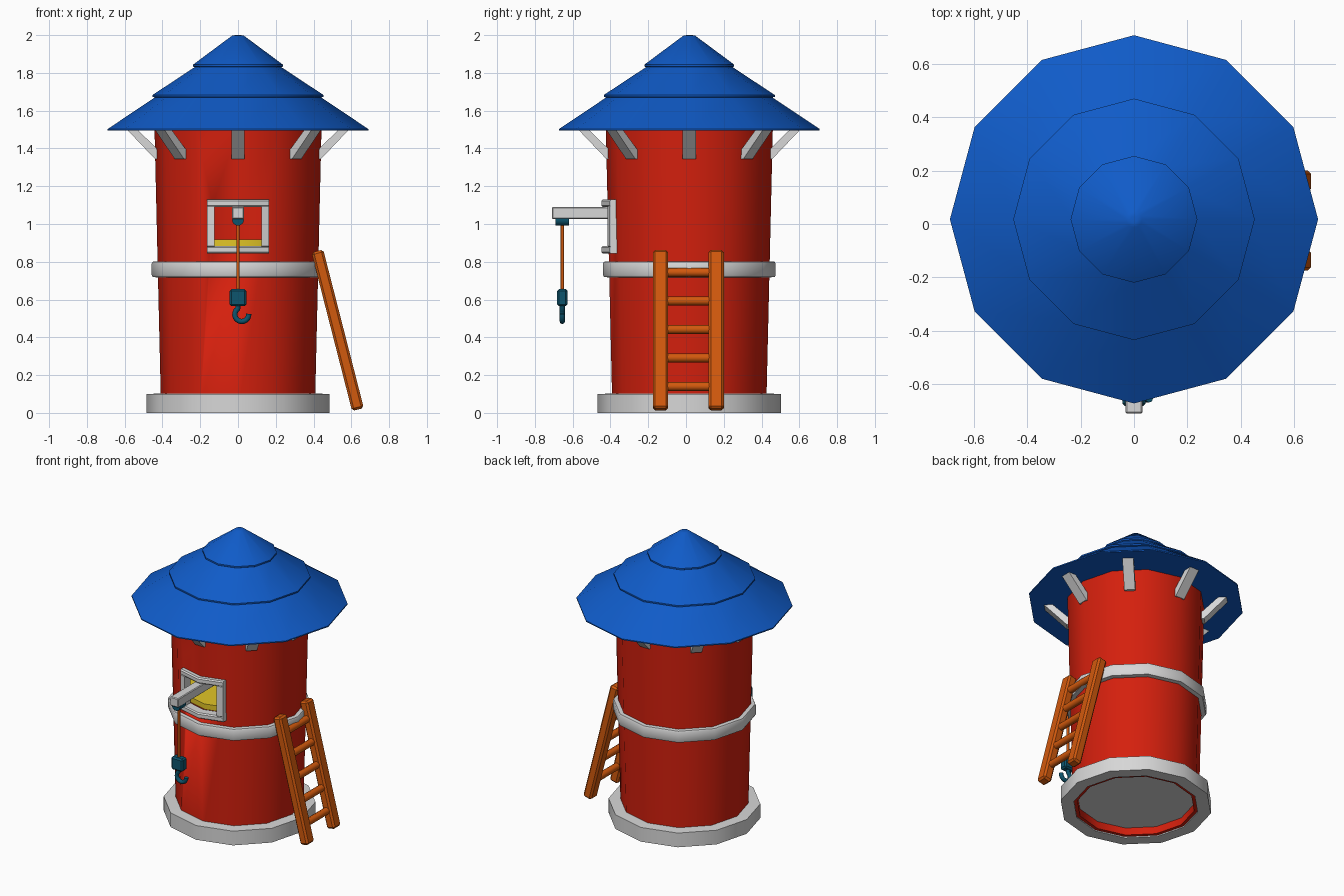
import bpy, bmesh, math
from mathutils import Vector, Matrix

if "Cube" in bpy.data.objects:
    bpy.data.objects.remove(bpy.data.objects["Cube"])

CY = 0.0175          # tower axis in y
SIDES = 12


def mat(name, r, g, b):
    m = bpy.data.materials.new(name)
    m.diffuse_color = (r, g, b, 1)
    m.use_nodes = True
    m.node_tree.nodes["Principled BSDF"].inputs["Base Color"].default_value = m.diffuse_color
    return m


RED = mat("red", 0.66, 0.014, 0.004)
BLUE = mat("blue", 0.005, 0.105, 0.58)
WHITE = mat("white", 0.68, 0.68, 0.68)
ORANGE = mat("orange", 0.64, 0.10, 0.004)
TEAL = mat("teal", 0.004, 0.09, 0.155)
YELLOW = mat("yellow", 0.76, 0.56, 0.02)


def finish(bm, name, material, angle=35):
    bmesh.ops.remove_doubles(bm, verts=bm.verts, dist=1e-5)
    bmesh.ops.recalc_face_normals(bm, faces=bm.faces)
    me = bpy.data.meshes.new(name)
    bm.to_mesh(me)
    bm.free()
    ob = bpy.data.objects.new(name, me)
    bpy.context.collection.objects.link(ob)
    me.materials.append(material)
    bpy.ops.object.select_all(action='DESELECT')
    ob.select_set(True)
    bpy.context.view_layer.objects.active = ob
    bpy.ops.object.shade_smooth_by_angle(angle=math.radians(angle))
    return ob


def lathe(name, profile, material, closed=True):
    """Turn an (r, z) profile into a 12-sided part around the tower axis."""
    bm = bmesh.new()
    rings = []
    for r, z in profile:
        rings.append([bm.verts.new((r * math.cos(2 * math.pi * i / SIDES),
                                    CY + r * math.sin(2 * math.pi * i / SIDES), z))
                      for i in range(SIDES)])
    n = len(rings)
    for k in range(n if closed else n - 1):
        a, b = rings[k], rings[(k + 1) % n]
        for i in range(SIDES):
            j = (i + 1) % SIDES
            bm.faces.new((a[i], a[j], b[j], b[i]))
    if not closed:
        bm.faces.new(rings[0])
        bm.faces.new(rings[-1])
    return finish(bm, name, material)


def bevelled(bm, width):
    if width:
        bmesh.ops.bevel(bm, geom=bm.edges[:], offset=width, segments=1, affect='EDGES')


def box(name, lo, hi, material, bevel=0.0):
    bm = bmesh.new()
    lo, hi = Vector(lo), Vector(hi)
    bmesh.ops.create_cube(bm, size=1, matrix=Matrix.Translation((lo + hi) / 2)
                          @ Matrix.Diagonal((*(hi - lo), 1)))
    bevelled(bm, bevel)
    return finish(bm, name, material, 30)


def rod(name, a, b, r, material, seg=10):
    a, b = Vector(a), Vector(b)
    d = b - a
    bm = bmesh.new()
    bmesh.ops.create_cone(bm, cap_ends=True, segments=seg, radius1=r, radius2=r, depth=d.length,
                          matrix=Matrix.Translation((a + b) / 2)
                          @ d.to_track_quat('Z', 'Y').to_matrix().to_4x4())
    return finish(bm, name, material, 50)


# Tower shell with a window opening
body = lathe("tower_body", [(0.407, 0.008), (0.442, 1.5), (0.412, 1.5), (0.377, 0.008)], RED)
cutter = box("window_cutter", (-0.135, -0.6, 0.87), (0.135, -0.2, 1.10), RED)
cutter.hide_render = True
mod = body.modifiers.new("window", 'BOOLEAN')
mod.operation = 'DIFFERENCE'
mod.solver = 'EXACT'
mod.object = cutter
bpy.context.view_layer.objects.active = body
bpy.ops.object.modifier_apply(modifier="window")
bpy.data.objects.remove(cutter)

# Base ring, ground floor, waist band and upper floor
lathe("base_ring", [(0.485, 0.0), (0.485, 0.1), (0.40, 0.103), (0.40, 0.0)], WHITE)
lathe("ground_floor", [(0.385, 0.06), (0.385, 0.08)], WHITE, False)
lathe("waist_band", [(0.41, 0.715), (0.452, 0.72), (0.457, 0.73), (0.457, 0.79),
                     (0.452, 0.80), (0.41, 0.803)], WHITE)
lathe("upper_floor", [(0.39, 0.88), (0.39, 0.918)], YELLOW, False)

# Three-tier roof
lathe("roof", [(0.69, 1.495), (0.69, 1.503), (0.44, 1.67), (0.4525, 1.673), (0.4525, 1.683),
               (0.23, 1.83), (0.2375, 1.834), (0.2375, 1.844), (0.03, 1.998), (0.012, 2.0)],
      BLUE, False)

# Eight eave struts
for k in range(8):
    bm = bmesh.new()
    prof = [(0.42, 1.345), (0.44, 1.345), (0.585, 1.497), (0.53, 1.497), (0.42, 1.39)]
    sides = [[bm.verts.new((r, w, z)) for r, z in prof] for w in (-0.035, 0.035)]
    for s in sides:
        bm.faces.new(s)
    for i in range(len(prof)):
        j = (i + 1) % len(prof)
        bm.faces.new((sides[0][i], sides[0][j], sides[1][j], sides[1][i]))
    bm.transform(Matrix.Translation((0, CY, 0)) @ Matrix.Rotation(k * math.pi / 4, 4, 'Z'))
    finish(bm, f"eave_strut_{k + 1}", WHITE, 30)


# Window frame bars, bent around the front corner of the wall
def frame_bar(name, xs, z0, z1):
    bm = bmesh.new()
    secs = []
    for x in xs:
        wall = CY - (0.43 - abs(x) * math.tan(math.radians(15)))
        f, b = wall - 0.036, wall + 0.03
        secs.append([bm.verts.new((x, y, z)) for y, z in
                     ((b, z0), (f + 0.008, z0), (f, z0 + 0.008),
                      (f, z1 - 0.008), (f + 0.008, z1), (b, z1))])
    for a, b in zip(secs, secs[1:]):
        for i in range(6):
            j = (i + 1) % 6
            bm.faces.new((a[i], a[j], b[j], b[i]))
    bm.faces.new(secs[0])
    bm.faces.new(secs[-1])
    finish(bm, name, WHITE, 20)


frame_bar("window_frame_top", (-0.165, 0, 0.165), 1.09, 1.13)
frame_bar("window_frame_bottom", (-0.165, 0, 0.165), 0.843, 0.883)
frame_bar("window_frame_left", (-0.165, -0.125), 0.875, 1.10)
frame_bar("window_frame_right", (0.125, 0.165), 0.875, 1.10)

# Hoist: beam, pulley, rope, block and hook
HY = -0.655
box("hoist_beam", (-0.032, -0.71, 1.027), (0.032, -0.27, 1.09), WHITE, 0.005)
rod("pulley", (0, HY - 0.035, 1.022), (0, HY + 0.035, 1.022), 0.031, TEAL, 16)
rod("hoist_rope", (0, HY, 0.64), (0, HY, 1.0), 0.009, ORANGE, 8)
box("hook_block", (-0.044, HY - 0.028, 0.565), (0.044, HY + 0.028, 0.655), TEAL, 0.01)
cu = bpy.data.curves.new("hook_path", 'CURVE')
cu.dimensions = '3D'
cu.bevel_depth = 0.014
cu.bevel_resolution = 2
cu.use_fill_caps = True
pts = [(0.0, 0.575)] + [(0.02 + 0.037 * math.cos(math.radians(t)), 0.521 + 0.037 * math.sin(math.radians(t)))
                        for t in range(125, 366, 20)]
sp = cu.splines.new('POLY')
sp.points.add(len(pts) - 1)
for p, (x, z) in zip(sp.points, pts):
    p.co = (x, HY, z, 1)
hook = bpy.data.objects.new("hook", cu)
bpy.context.collection.objects.link(hook)
cu.materials.append(TEAL)
bpy.ops.object.select_all(action='DESELECT')
hook.select_set(True)
bpy.context.view_layer.objects.active = hook
bpy.ops.object.convert(target='MESH')
bpy.ops.object.shade_smooth_by_angle(angle=math.radians(60))

# Leaning ladder on the right side
foot, head = Vector((0.635, 0, 0.018)), Vector((0.42, 0, 0.857))
lean = math.atan2(head.x - foot.x, head.z - foot.z)
for label, y in (("front", -0.135), ("back", 0.16)):
    bm = bmesh.new()
    bmesh.ops.create_cube(bm, size=1, matrix=Matrix.Diagonal((0.064, 0.08, (head - foot).length, 1)))
    bevelled(bm, 0.012)
    bm.transform(Matrix.Translation((foot + head) / 2 + Vector((0, y, 0)))
                 @ Matrix.Rotation(lean, 4, 'Y'))
    finish(bm, f"ladder_rail_{label}", ORANGE, 30)
for k in range(5):
    z = 0.14 + 0.151 * k
    x = foot.x + (head.x - foot.x) * (z - foot.z) / (head.z - foot.z)
    rod(f"ladder_rung_{k + 1}", (x, -0.12, z), (x, 0.145, z), 0.024, ORANGE, 8)
